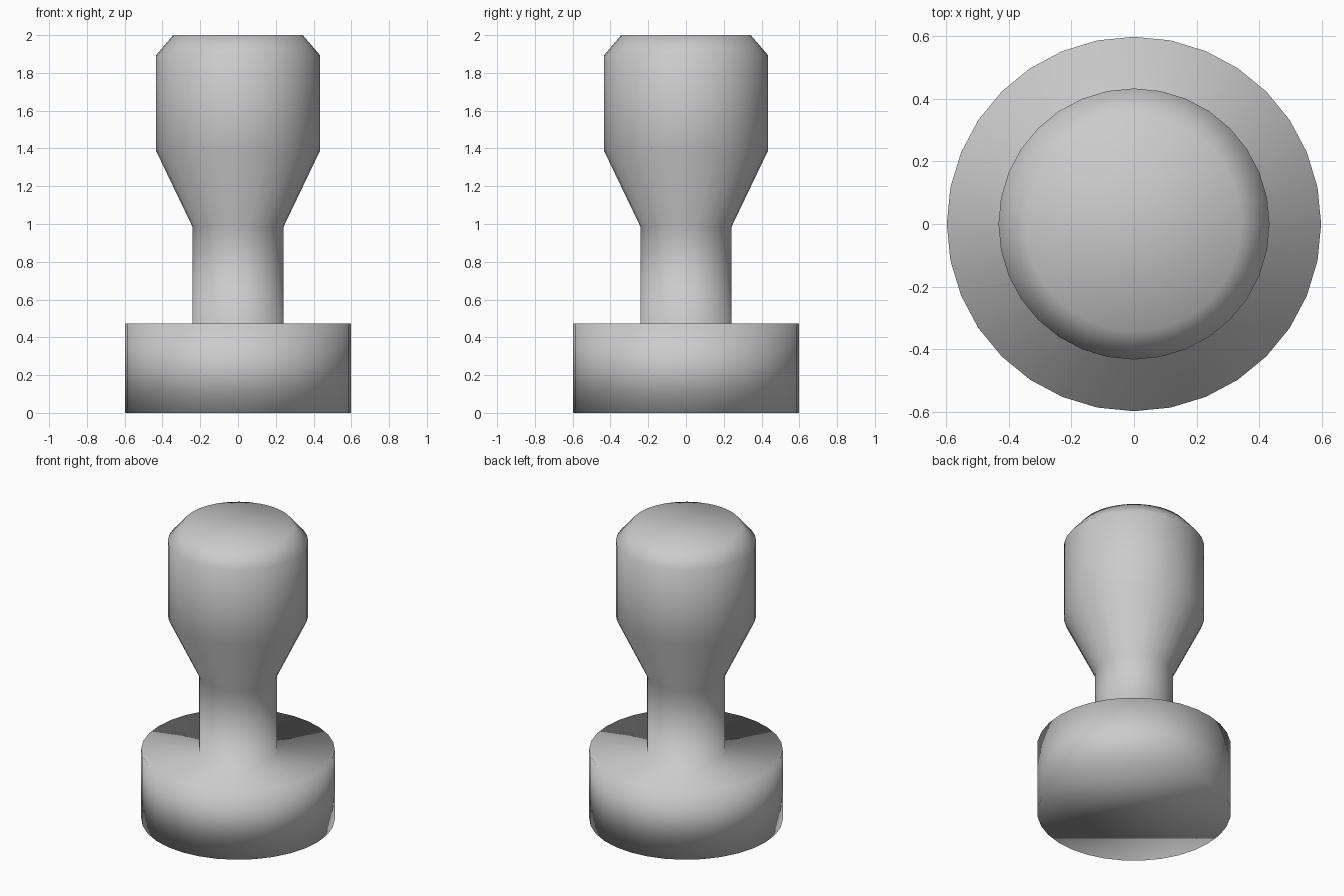
import bpy, bmesh
from math import cos, sin, tau

if "Cube" in bpy.data.objects:
    bpy.data.objects.remove(bpy.data.objects["Cube"])

SIDES = 32

# Outline as (radius, height), from the foot up to the top of the grip
PROFILE = [
    (0.598, 0.0), (0.598, 0.472),      # round base
    (0.241, 0.472), (0.241, 0.985),    # neck
    (0.433, 1.385), (0.433, 1.895),    # flared grip
    (0.343, 2.0),                      # chamfered top
]


def lathe(name, profile):
    """Revolve a profile around z, with closed ends and smooth shading."""
    bm = bmesh.new()
    rings = [[bm.verts.new((r * cos(tau * i / SIDES), r * sin(tau * i / SIDES), z))
              for i in range(SIDES)] for r, z in profile]
    for low, high in zip(rings, rings[1:]):
        for i in range(SIDES):
            j = (i + 1) % SIDES
            bm.faces.new((low[i], low[j], high[j], high[i]))
    bm.faces.new(rings[0][::-1])
    bm.faces.new(rings[-1])
    for face in bm.faces:
        face.smooth = True
    mesh = bpy.data.meshes.new(name)
    bm.to_mesh(mesh)
    bm.free()
    obj = bpy.data.objects.new(name, mesh)
    bpy.context.collection.objects.link(obj)
    return obj


# Knob: base, neck and grip in one turned piece
lathe("turned_knob", PROFILE)
